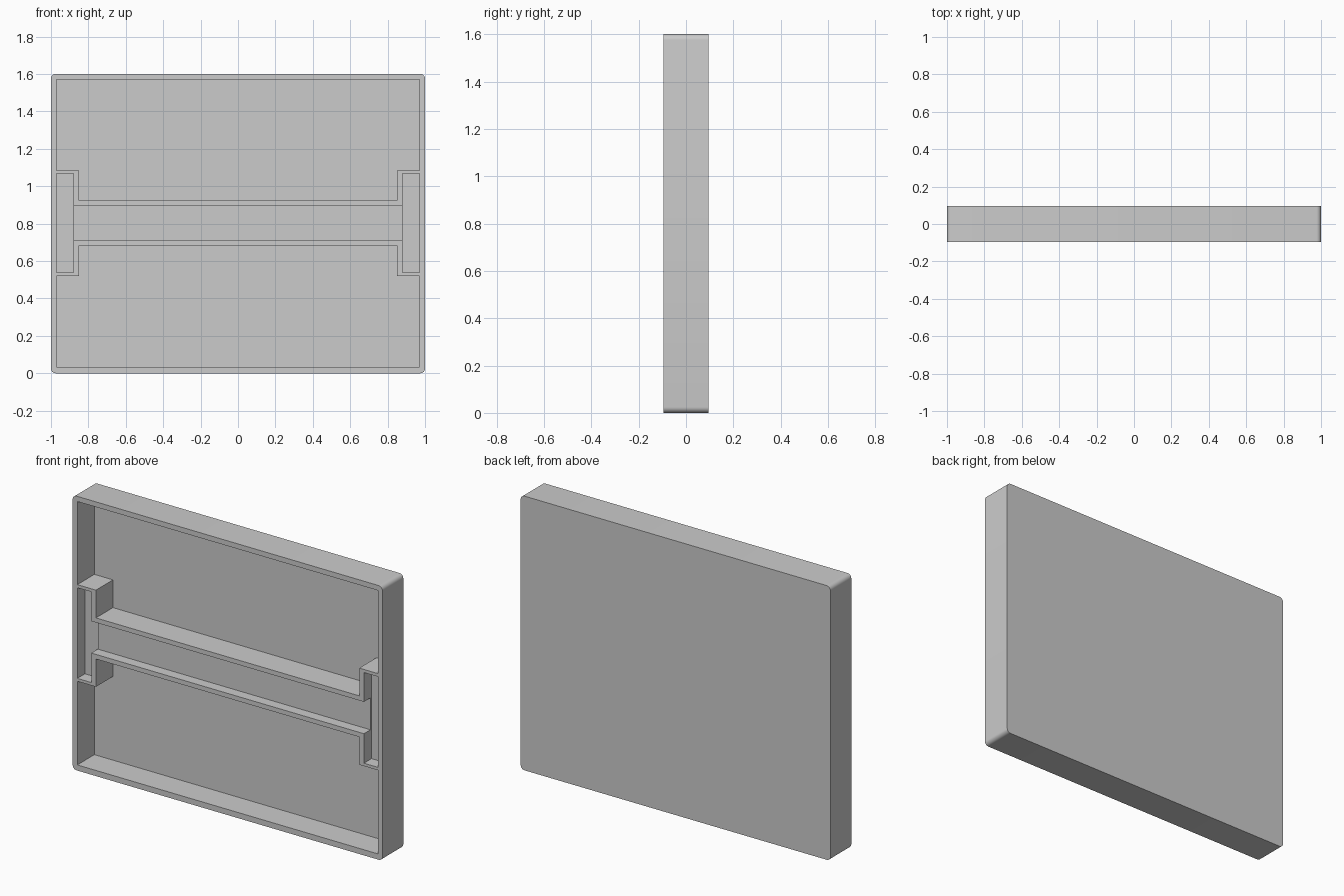
import bpy, bmesh, math

if "Cube" in bpy.data.objects:
    bpy.data.objects.remove(bpy.data.objects["Cube"])

FRONT, BACK = -0.096, 0.096


def prism(name, pts, y0, y1):
    """Extrude an (x, z) outline from y0 to y1."""
    bm = bmesh.new()
    face = bm.faces.new([bm.verts.new((x, y0, z)) for x, z in pts])
    res = bmesh.ops.extrude_face_region(bm, geom=[face])
    moved = [g for g in res["geom"] if isinstance(g, bmesh.types.BMVert)]
    bmesh.ops.translate(bm, verts=moved, vec=(0, y1 - y0, 0))
    bmesh.ops.recalc_face_normals(bm, faces=bm.faces)
    mesh = bpy.data.meshes.new(name)
    bm.to_mesh(mesh)
    bm.free()
    obj = bpy.data.objects.new(name, mesh)
    bpy.context.collection.objects.link(obj)
    return obj


def rect(x0, x1, z0, z1):
    return [(x0, z0), (x1, z0), (x1, z1), (x0, z1)]


def rounded_rect(x0, x1, z0, z1, r, n=6):
    pts = []
    corners = [(x1 - r, z1 - r), (x0 + r, z1 - r), (x0 + r, z0 + r), (x1 - r, z0 + r)]
    for i, (cx, cz) in enumerate(corners):
        for k in range(n + 1):
            a = math.pi / 2 * (i + k / n)
            pts.append((cx + r * math.cos(a), cz + r * math.sin(a)))
    return pts


def t_outline(z_outer, z_step, z_inner):
    """Wide pocket that narrows beside the central slots."""
    half = [(0.97, z_outer), (0.97, z_step), (0.85, z_step), (0.85, z_inner)]
    return half + [(-x, z) for x, z in reversed(half)]


# Outer case with rounded corners
case = prism("tray_case", rounded_rect(-1, 1, 0, 1.6, 0.025), FRONT, BACK)

# Pockets: outline and depth from the front
pockets = [
    ("upper_pocket", t_outline(1.57, 1.085, 0.923), 0.157),
    ("lower_pocket", t_outline(0.033, 0.521, 0.683), 0.157),
    ("left_slot", rect(-0.97, -0.88, 0.538, 1.067), 0.07),
    ("right_slot", rect(0.88, 0.97, 0.538, 1.067), 0.07),
    ("centre_channel", rect(-0.92, 0.92, 0.71, 0.896), 0.06),
]
bpy.context.view_layer.objects.active = case
for name, outline, depth in pockets:
    cutter = prism(name + "_cutter", outline, FRONT - 0.05, FRONT + depth)
    cutter.hide_render = True
    mod = case.modifiers.new(name, 'BOOLEAN')
    mod.operation = 'DIFFERENCE'
    mod.solver = 'EXACT'
    mod.object = cutter
    bpy.ops.object.modifier_apply(modifier=mod.name)
    bpy.data.objects.remove(cutter, do_unlink=True)

# Smooth the rounded corners only
case.select_set(True)
bpy.ops.object.shade_smooth_by_angle(angle=math.radians(30))
